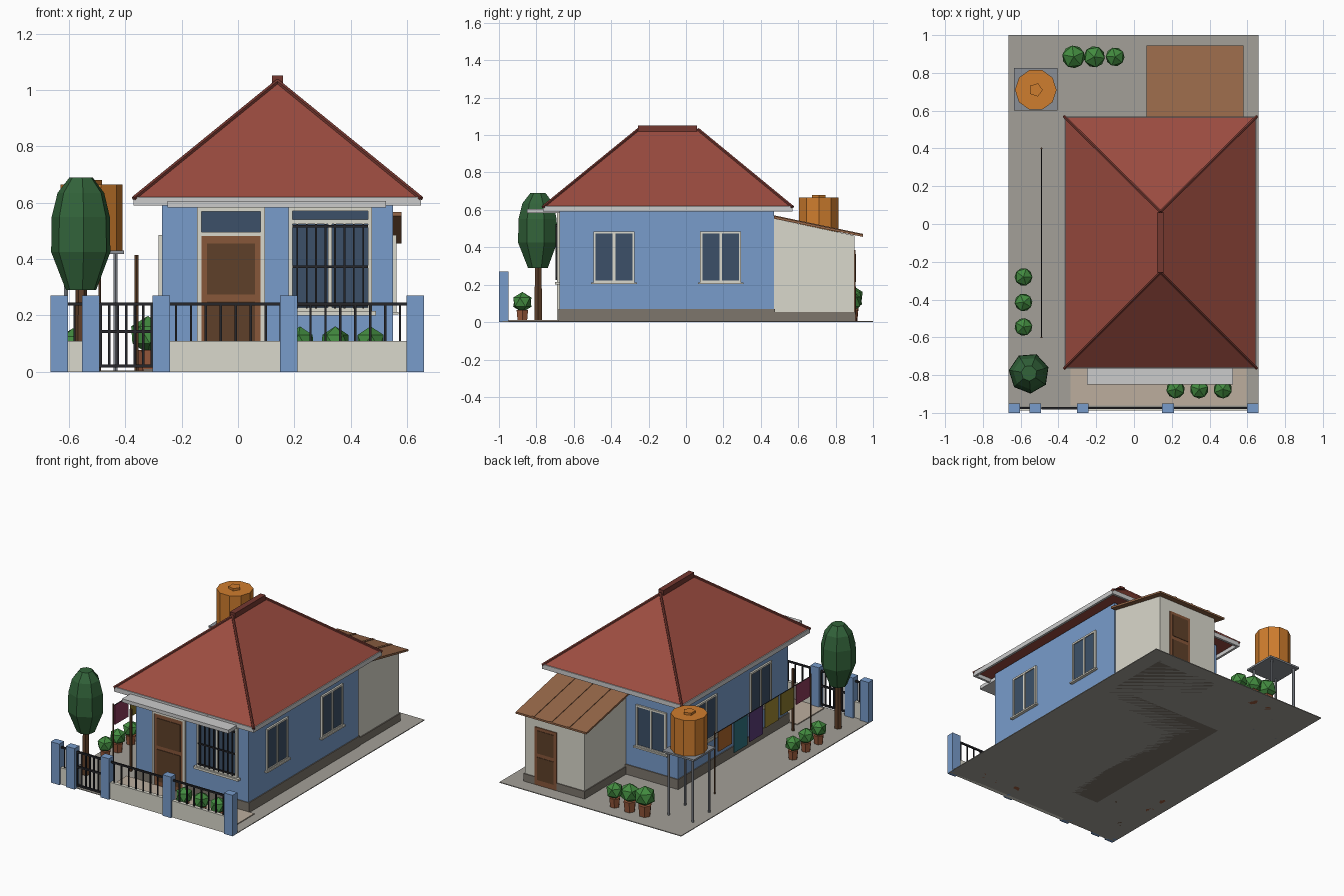
import bpy, bmesh, math
from mathutils import Matrix, Vector

if "Cube" in bpy.data.objects:
    bpy.data.objects.remove(bpy.data.objects["Cube"])


def mat(name, hexcol):
    m = bpy.data.materials.new(name)
    c = [int(hexcol[i:i + 2], 16) / 255 for i in (0, 2, 4)]
    m.diffuse_color = [((v + 0.055) / 1.055) ** 2.4 for v in c] + [1]
    m.use_nodes = True
    m.node_tree.nodes["Principled BSDF"].inputs["Base Color"].default_value = m.diffuse_color
    return m


BLUE, CREAM = mat("blue_paint", "789CCB"), mat("cream", "DAD8CC")
ROOF, CAP = mat("roof_tile", "9C4C40"), mat("ridge_tile", "753830")
PLINTH, GROUND = mat("plinth", "7D766C"), mat("concrete", "A3A098")
PATIO, IRON = mat("patio", "BCAE9E"), mat("iron", "26262A")
GLASS, WOOD, DARKWOOD = mat("glass", "3C5068"), mat("wood", "87573A"), mat("dark_wood", "5F4029")
SHEET, TANK, STEEL = mat("rusty_sheet", "966748"), mat("tank", "CF7D2E"), mat("steel", "8A8F96")
LEAF, TREE, POT = mat("leaf", "438C40"), mat("tree_leaf", "32633A"), mat("pot", "9A5A3C")
WHITE = mat("white", "DEDEDC")


def finish(name, bm, m, M=None):
    if M is not None:
        bm.transform(M)
    bmesh.ops.recalc_face_normals(bm, faces=bm.faces)
    me = bpy.data.meshes.new(name)
    bm.to_mesh(me)
    bm.free()
    me.materials.append(m)
    ob = bpy.data.objects.new(name, me)
    bpy.context.collection.objects.link(ob)
    return ob


def boxes(name, items, m, M=None):
    """One object made of boxes given as (x0, x1, y0, y1, z0, z1)."""
    bm = bmesh.new()
    for x0, x1, y0, y1, z0, z1 in items:
        T = Matrix.Translation(((x0 + x1) / 2, (y0 + y1) / 2, (z0 + z1) / 2))
        bmesh.ops.create_cube(bm, size=1, matrix=T @ Matrix.Diagonal((x1 - x0, y1 - y0, z1 - z0, 1)))
    return finish(name, bm, m, M)


def lathe(name, x, y, profile, n, m, turn=0.0):
    """Low-poly solid of revolution from (radius, z) points."""
    bm = bmesh.new()
    rings = [[bm.verts.new((x + r * math.cos(turn + math.tau * i / n),
                            y + r * math.sin(turn + math.tau * i / n), z)) for i in range(n)]
             for r, z in profile]
    for a, b in zip(rings, rings[1:]):
        for i in range(n):
            bm.faces.new((a[i], a[(i + 1) % n], b[(i + 1) % n], b[i]))
    bm.faces.new(rings[0])
    bm.faces.new(rings[-1])
    return finish(name, bm, m)


def bar(name, a, b, r, m, n=6):
    a, b = Vector(a), Vector(b)
    d = b - a
    bm = bmesh.new()
    bmesh.ops.create_cone(bm, cap_ends=True, segments=n, radius1=r, radius2=r, depth=d.length,
                          matrix=Matrix.Translation((a + b) / 2) @ d.to_track_quat('Z', 'Y').to_matrix().to_4x4())
    return finish(name, bm, m)


def prism(name, profile, x0, x1, m):
    """Side profile of (y, z) points extruded along x."""
    bm = bmesh.new()
    f = bm.faces.new([bm.verts.new((x0, y, z)) for y, z in profile])
    g = bmesh.ops.extrude_face_region(bm, geom=[f])
    bmesh.ops.translate(bm, vec=(x1 - x0, 0, 0), verts=[v for v in g['geom'] if isinstance(v, bmesh.types.BMVert)])
    return finish(name, bm, m)


def frame(u0, u1, z0, z1, t, d):
    return [(u0, u0 + t, -d, 0, z0, z1), (u1 - t, u1, -d, 0, z0, z1),
            (u0, u1, -d, 0, z0, z0 + t), (u0, u1, -d, 0, z1 - t, z1)]


def window(name, x, y, angle):
    """Two-pane window, local front facing -y."""
    M = Matrix.Translation((x, y, 0)) @ Matrix.Rotation(math.radians(angle), 4, 'Z')
    boxes(name + "_frame", frame(-.11, .11, .21, .485, .012, .012) + [(-.007, .007, -.011, 0, .215, .48)], CREAM, M)
    boxes(name + "_sill", [(-.122, .122, -.02, 0, .203, .213)], CREAM, M)
    boxes(name + "_glass", [(-.1, .1, -.006, 0, .22, .475)], GLASS, M)


# Ground and patio
boxes("ground", [(-.665, .66, -.98, 1, 0, .005)], GROUND)
boxes("patio", [(-.335, .595, -.96, -.68, .005, .011)], PATIO)

# House body
boxes("plinth", [(-.276, .556, -.681, .476, 0, .07)], PLINTH)
boxes("walls", [(-.27, .55, -.675, .47, .07, .605)], BLUE)

# Hipped roof with fascia and ridge tiles
X0, X1, Y0, Y1 = -.37, .65, -.765, .57
eave = [(X0, Y0, .615), (X1, Y0, .615), (X1, Y1, .615), (X0, Y1, .615)]
ridge = [(.14, -.255, 1.03), (.14, .065, 1.03)]
bm = bmesh.new()
v = [bm.verts.new(p) for p in eave + ridge]
for idx in ((0, 1, 4), (1, 2, 5, 4), (2, 3, 5), (3, 0, 4, 5), (0, 3, 2, 1)):
    bm.faces.new([v[i] for i in idx])
finish("roof", bm, ROOF)
for i, p in enumerate(eave):
    bar(f"hip_tile_{i}", p, ridge[0 if i < 2 else 1], .009, CAP)
boxes("ridge_cap", [(.121, .159, -.257, .06, 1.018, 1.052)], CAP)
boxes("fascia", [(X0, X1, Y0, Y0 + .015, .59, .62), (X0, X1, Y1 - .015, Y1, .59, .62),
                 (X0, X0 + .015, Y0, Y1, .59, .62), (X1 - .015, X1, Y0, Y1, .59, .62)], WHITE)
boxes("front_canopy", [(-.25, .525, -.85, -.675, .583, .606)], WHITE)

# Front door with transom
F = Matrix.Translation((0, -.675, 0))
boxes("door_surround", [(-.145, -.13, -.015, 0, .011, .583), (.08, .095, -.015, 0, .011, .583),
                        (-.145, .095, -.015, 0, .568, .583), (-.145, .095, -.015, 0, .482, .497)], CREAM, F)
boxes("front_door", [(-.13, .08, -.011, 0, .011, .482)], WOOD, F)
boxes("door_panels", [(-.11, .06, -.015, 0, .275, .455), (-.11, .06, -.015, 0, .04, .25)], DARKWOOD, F)
boxes("door_transom_glass", [(-.13, .08, -.007, 0, .497, .568)], GLASS, F)

# Front window with iron grille
boxes("front_window_frame", frame(.18, .475, .215, .583, .013, .015)
      + [(.18, .475, -.015, 0, .525, .54), (.32, .334, -.014, 0, .215, .53)], CREAM, F)
boxes("front_window_sill", [(.165, .49, -.026, 0, .2, .215)], CREAM, F)
boxes("front_window_glass", [(.19, .465, -.007, 0, .225, .575)], GLASS, F)
boxes("front_window_grille",
      [(x - .003, x + .003, -.022, -.016, .225, .525) for x in (.21 + .0335 * i for i in range(8))]
      + [(.193, .462, -.022, -.016, z, z + .009) for z in (.232, .368, .512)], IRON, F)

# Side and back windows
for i, y in enumerate((-.385, .185)):
    window(f"right_window_{i}", .55, y, 90)
    window(f"left_window_{i}", -.27, y, -90)
window("back_window", -.08, .47, 180)

# Back shed with sloping sheet roof
boxes("shed_plinth", [(.104, .31, .47, .906, 0, .055), (.47, .552, .47, .906, 0, .055),
                      (.104, .552, .47, .89, 0, .055)], PLINTH)
prism("shed_walls", [(.47, .05), (.9, .05), (.9, .463), (.47, .553)], .11, .545, CREAM)
prism("shed_roof", [(.47, .553), (.945, .456), (.945, .468), (.47, .567)], .065, .58, SHEET)
for i, x in enumerate((.195, .325, .455)):
    prism(f"shed_roof_seam_{i}", [(.47, .565), (.945, .466), (.945, .472), (.47, .571)], x - .008, x + .008, SHEET)
boxes("shed_door", [(.31, .47, .89, .906, .005, .385)], WOOD)
boxes("shed_door_panels", [(.33, .45, .9, .909, .04, .19), (.33, .45, .9, .909, .215, .365)], DARKWOOD)

# Water tank on a stand
boxes("tank_platform", [(-.635, -.405, .6, .825, .418, .43)], STEEL)
for i, (x, y) in enumerate([(x, y) for x in (-.61, -.435) for y in (.63, .8)]):
    bar(f"tank_leg_{i}", (x, y, 0), (x, y, .42), .008, STEEL)
lathe("water_tank", -.52, .71, [(.11, .43), (.11, .665)], 10, TANK)
lathe("tank_lid", -.52, .71, [(.037, .665), (.037, .68)], 5, TANK)

# Front fence pillars, low wall, railings and gate
boxes("fence_pillars", [(x - .031, x + .031, -1, -.95, 0, .27) for x in (-.634, -.523, -.272, .18, .629)], BLUE)
boxes("fence_wall", [(-.61, -.55, -.987, -.963, 0, .11), (-.245, .6, -.987, -.963, 0, .11)], CREAM)
rails = [(-.245, .6, -.98, -.97, .235, .246), (-.61, -.55, -.98, -.97, .235, .246)]
xs = [-.22 + .053 * i for i in range(16)] + [-.58]
boxes("fence_railing", rails + [(x - .004, x + .004, -.979, -.971, .1, .24) for x in xs], IRON)
boxes("gate", [(-.49, -.303, -.981, -.969, z, z + .011) for z in (.015, .138, .235)]
      + [(x - .004, x + .004, -.98, -.97, .015, .245) for x in (-.487 + .0302 * i for i in range(7))], IRON)

# Tree
lathe("tree_trunk", -.556, -.79, [(.024, 0), (.02, .31)], 6, DARKWOOD)
lathe("tree_crown", -.556, -.79, [(.055, .29), (.108, .425), (.106, .55), (.085, .635), (.042, .69)], 7, TREE, .3)

# Potted shrubs
shrubs = [(-.585, y, .05) for y in (-.28, -.415, -.545)] + [(x, -.875, .052) for x in (.22, .345, .47)] \
    + [(-.32, .885, .064), (-.21, .885, .06), (-.1, .885, .053)]
for i, (x, y, r) in enumerate(shrubs):
    h = 1.05 * r
    lathe(f"pot_{i}", x, y, [(.55 * r, 0), (.68 * r, h + .01)], 6, POT)
    bm = bmesh.new()
    bmesh.ops.create_icosphere(bm, subdivisions=1, radius=r * 1.05)
    finish(f"shrub_{i}", bm, LEAF, Matrix.Translation((x, y, h + r)) @ Matrix.Rotation(i * .7, 4, 'Z'))

# Clothesline with hanging laundry
bar("clothesline", (-.49, -.6, .4), (-.49, .4, .4), .003, IRON, 4)
for i, (x, y, r) in enumerate([(-.36, -.6, .008), (-.49, -.6, .005), (-.49, .4, .005)]):
    bar(f"line_post_{i}", (x, y, 0), (x, y, .414), r, DARKWOOD)
wash = [("8C3A5A", .13), ("8C7A2E", .14), ("A08A32", .16), ("5A3C78", .19), ("2F7480", .2), ("B0682C", .13)]
for i, (c, drop) in enumerate(wash):
    y = -.515 + .162 * i
    boxes(f"laundry_{i}", [(-.493, -.487, y - .07, y + .07, .4 - drop, .4)], mat(f"cloth_{i}", c))
